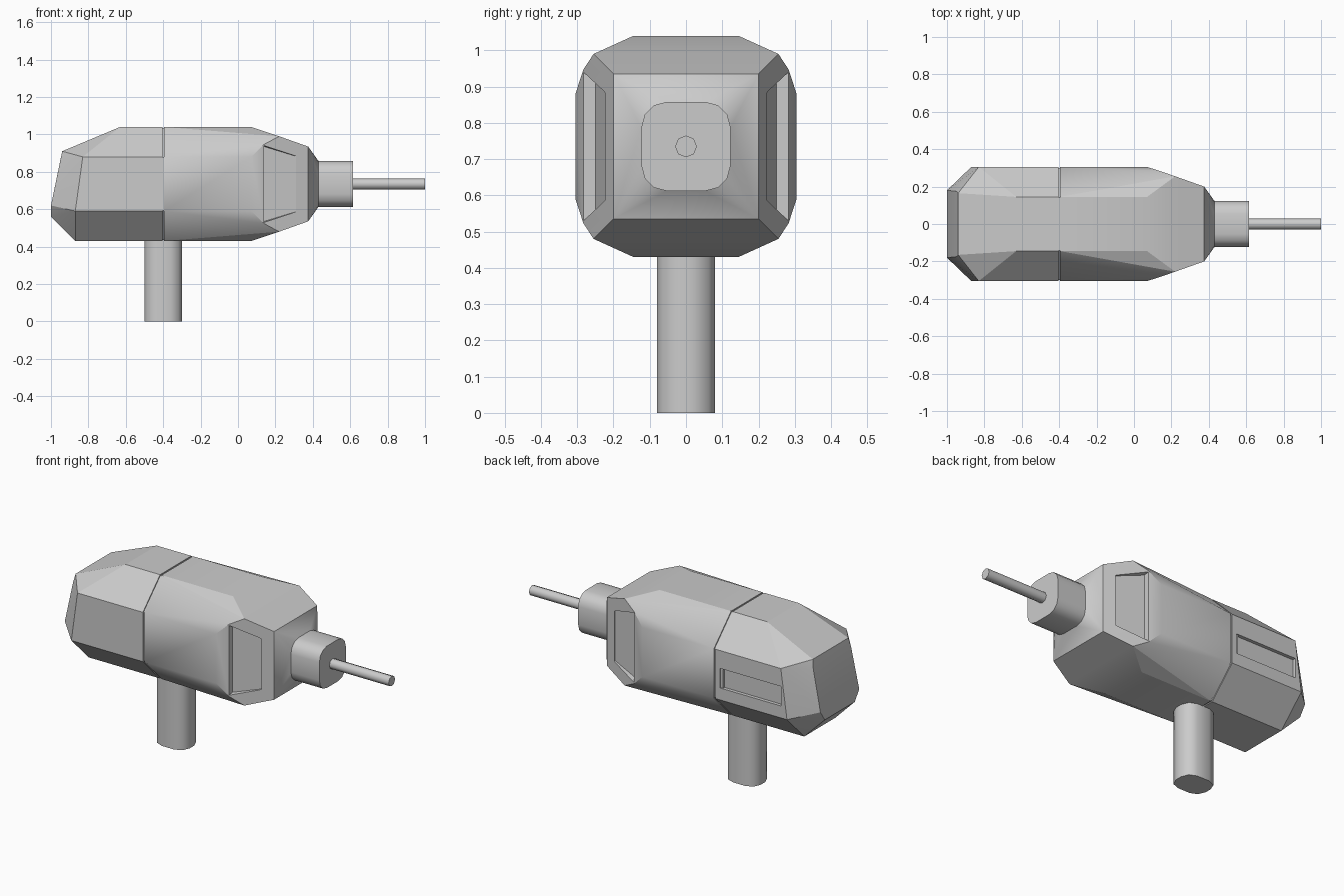
import bpy, bmesh, math
from mathutils import Vector

cube = bpy.data.objects.get("Cube")
if cube:
    bpy.data.objects.remove(cube, do_unlink=True)

MID = 0.735  # height of the tool axis

grey = bpy.data.materials.new("plain_grey")
grey.use_nodes = True
colour = (0.6, 0.6, 0.6, 1)
grey.diffuse_color = colour
grey.node_tree.nodes["Principled BSDF"].inputs["Base Color"].default_value = colour


def finish(name, bm):
    bmesh.ops.recalc_face_normals(bm, faces=bm.faces)
    mesh = bpy.data.meshes.new(name)
    bm.to_mesh(mesh)
    bm.free()
    mesh.materials.append(grey)
    ob = bpy.data.objects.new(name, mesh)
    bpy.context.collection.objects.link(ob)
    return ob


def hull(name, points):
    """Convex faceted solid around a set of points."""
    bm = bmesh.new()
    for p in points:
        bm.verts.new(p)
    bmesh.ops.convex_hull(bm, input=bm.verts)
    bmesh.ops.dissolve_limit(bm, angle_limit=math.radians(1), verts=bm.verts, edges=bm.edges)
    return finish(name, bm)


def smooth(ob, angle):
    bpy.ops.object.select_all(action='DESELECT')
    ob.select_set(True)
    bpy.context.view_layer.objects.active = ob
    bpy.ops.object.shade_smooth_by_angle(angle=math.radians(angle))


def both_sides(points):
    return [(x, s * y, z) for x, y, z in points for s in (1, -1)]


def four_way(points):
    """Mirror (x, y, height above the axis) to all four corners."""
    return both_sides([(x, y, MID + s * h) for x, y, h in points for s in (1, -1)])


def octagon(x, scale=1.0):
    a, b = 0.305 * scale, 0.145 * scale
    return four_way([(x, a, b), (x, b, a)])


def rounded(half_a, half_b, radius, steps):
    """Rounded rectangle outline."""
    out = []
    for q, (sa, sb) in enumerate(((1, 1), (-1, 1), (-1, -1), (1, -1))):
        for i in range(steps + 1):
            t = math.pi / 2 * (q + i / steps)
            out.append((sa * (half_a - radius) + radius * math.cos(t),
                        sb * (half_b - radius) + radius * math.sin(t)))
    return out


def cut(target, cutter):
    mod = target.modifiers.new("cut", 'BOOLEAN')
    mod.operation = 'DIFFERENCE'
    mod.solver = 'EXACT'
    mod.object = cutter
    bpy.ops.object.select_all(action='DESELECT')
    bpy.context.view_layer.objects.active = target
    target.select_set(True)
    bpy.ops.object.modifier_apply(modifier=mod.name)
    bpy.data.objects.remove(cutter, do_unlink=True)


# Rear housing with its tilted end cap
rear = hull("rear_housing", octagon(-0.405) + both_sides([
    (-0.63, 0.145, 1.04), (-0.83, 0.305, 0.88),
    (-0.87, 0.305, 0.59), (-0.87, 0.145, 0.43),
    (-0.94, 0.165, 0.91), (-0.95, 0.175, 0.86),
    (-1.0, 0.18, 0.62), (-1.0, 0.14, 0.56)]))

# Front housing, tapering to a square shoulder and a short collar
collar = [(0.43, y, MID + h) for y, h in rounded(0.123, 0.123, 0.07, 3)]
front = hull("front_housing", octagon(-0.395) + octagon(0.07) + collar + four_way([
    (0.14, 0.283, 0.212), (0.22, 0.255, 0.255), (0.375, 0.2, 0.2)]))

# Thin core that forms the floor of the seam
core = hull("seam_core", octagon(-0.45, 0.98) + octagon(-0.35, 0.98))

# Wedge recesses on both sides of the taper
for side in (1, -1):
    wedge = hull("vent_cutter", [
        (x, side * y, MID + s * h) for s in (1, -1) for x, y, h in (
            (0.14, 0.25, 0.2), (0.14, 0.35, 0.215),
            (0.31, 0.215, 0.148), (0.31, 0.35, 0.148))])
    cut(front, wedge)

# Long slot on the back side of the rear housing
slot = hull("slot_cutter", [(x, y, z) for x in (-0.83, -0.435)
                            for y in (0.285, 0.35) for z in (0.66, 0.775)])
cut(rear, slot)

# Chuck, bit and grip
chuck = hull("chuck", [(x, y, MID + h) for x in (0.42, 0.615)
                       for y, h in rounded(0.123, 0.123, 0.07, 3)])
bit = hull("drill_bit", [
    (x, 0.03 * math.cos(math.pi * i / 4), MID + 0.03 * math.sin(math.pi * i / 4))
    for x in (0.6, 1.0) for i in range(8)])
grip = hull("grip", [(-0.4 + a, b, z) for z in (0, 0.46)
                     for a, b in rounded(0.1, 0.08, 0.06, 2)])

for ob in (rear, front, core):
    smooth(ob, 20)
for ob in (chuck, bit, grip):
    smooth(ob, 50)
